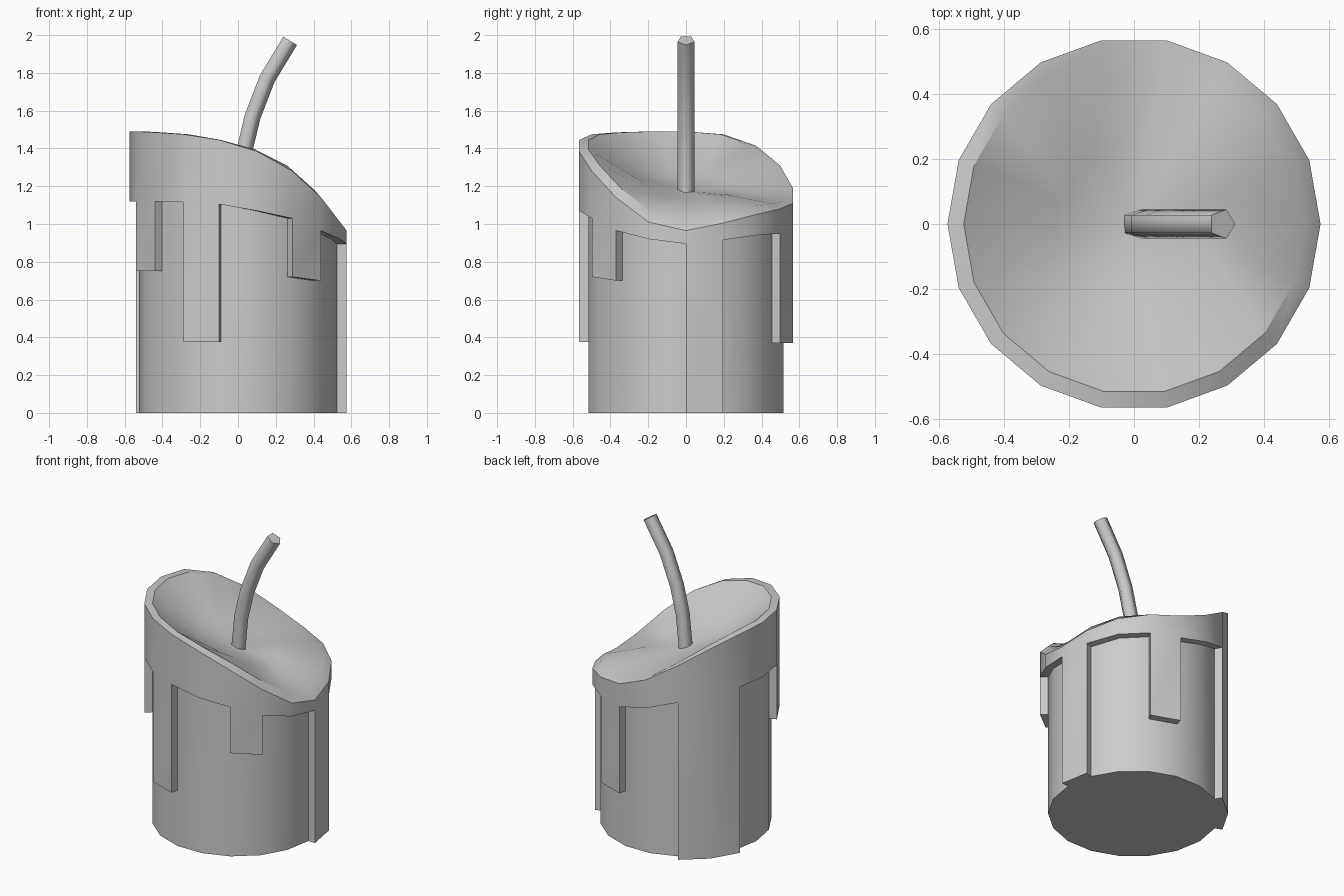
import bpy, bmesh, math
from mathutils import Vector

if "Cube" in bpy.data.objects:
    bpy.data.objects.remove(bpy.data.objects["Cube"])

N, R_OUT, R_IN = 18, 0.575, 0.525
# heights per 20-degree step, starting at +x and turning towards +y
RIM = [0.965, 1.005, 1.05, 1.08, 1.11, 1.19, 1.31, 1.415, 1.475,
       1.49, 1.49, 1.485, 1.475, 1.445, 1.385, 1.28, 1.14, 1.01]
SKIRT = [0.895, 0.915, 0.94, 0.95, 0.955, 1.0, 1.06, 1.10, 1.12,
         1.12, 1.12, 1.12, 1.115, 1.105, 1.07, 1.03, 0.965, 0.92]
# drips: segment index -> bottom heights at its two edges
DRIPS = {0: (0, 0), 3: (0.37, 0.37), 6: (0, 0), 7: (0, 0),
         10: (0.75, 0.75), 12: (0.375, 0.375), 15: (0.72, 0.70)}


def at(r, i, z):
    a = 2 * math.pi * i / N
    return Vector((r * math.cos(a), r * math.sin(a), z))


def build(name, faces, angle):
    """Make a mesh object from faces given as lists of points."""
    bm = bmesh.new()
    for f in faces:
        bm.faces.new([bm.verts.new(p) for p in f])
    bmesh.ops.remove_doubles(bm, verts=bm.verts, dist=0.0005)
    bmesh.ops.recalc_face_normals(bm, faces=bm.faces)
    me = bpy.data.meshes.new(name)
    bm.to_mesh(me)
    bm.free()
    ob = bpy.data.objects.new(name, me)
    bpy.context.collection.objects.link(ob)
    bpy.ops.object.select_all(action='DESELECT')
    ob.select_set(True)
    bpy.context.view_layer.objects.active = ob
    bpy.ops.object.shade_smooth_by_angle(angle=math.radians(angle))
    return ob


# candle body
faces = [[at(R_IN, i, 0) for i in range(N)]]
for i in range(N):
    j = (i + 1) % N
    a, b = at(R_IN, i, SKIRT[i] + 0.02), at(R_IN, j, SKIRT[j] + 0.02)
    faces += [[at(R_IN, i, 0), at(R_IN, j, 0), b, a], [a, b, Vector((0, 0, 1.0))]]
build("candle_body", faces, 30)

# melted wax: rim, outer coat with drips, and the hollow around the wick
CENTRE = 1.175
rim_in = [z + 0.055 * max(0, math.cos(2 * math.pi * i / N)) for i, z in enumerate(RIM)]
mid = [CENTRE + 0.3 * (z - CENTRE) for z in rim_in]


def low(i):
    return DRIPS.get(i, (SKIRT[i], SKIRT[(i + 1) % N]))


faces = []
for i in range(N):
    j = (i + 1) % N
    za, zb = low(i)
    oa, ob_ = at(R_OUT, i, RIM[i]), at(R_OUT, j, RIM[j])
    ia, ib = at(R_IN, i, rim_in[i]), at(R_IN, j, rim_in[j])
    ma, mb = at(0.25, i, mid[i]), at(0.25, j, mid[j])
    sa, sb = at(R_OUT, i, SKIRT[i]), at(R_OUT, j, SKIRT[j])
    faces += [[oa, ob_, ib, ia], [ia, ib, mb, ma], [ma, mb, Vector((0, 0, CENTRE))],
              [sa, sb, ob_, oa],
              [at(R_IN, i, za), at(R_IN, j, zb), at(R_OUT, j, zb), at(R_OUT, i, za)]]
    if i in DRIPS:
        faces.append([at(R_OUT, i, za), at(R_OUT, j, zb), sb, sa])
    # side wall where neighbouring segments hang to different heights
    zp = low((i - 1) % N)[1]
    if abs(zp - za) > 0.001:
        faces.append([at(R_IN, i, zp), at(R_OUT, i, zp), at(R_OUT, i, za), at(R_IN, i, za)])
build("melted_wax", faces, 30)

# bent five-sided wick
path = [Vector(p) for p in ((0.005, 0, 1.14), (0.03, 0, 1.39), (0.073, 0, 1.57),
                            (0.15, 0, 1.77), (0.272, 0, 1.972))]
rings = []
for k, p in enumerate(path):
    t = (path[min(k + 1, len(path) - 1)] - path[max(k - 1, 0)]).normalized()
    u = Vector((t.z, 0, -t.x))
    rings.append([p + 0.047 * (u * math.cos(a) + Vector((0, 1, 0)) * math.sin(a))
                  for a in (2 * math.pi * s / 5 for s in range(5))])
faces = [rings[0], rings[-1]]
for lo, hi in zip(rings, rings[1:]):
    faces += [[lo[s], lo[(s + 1) % 5], hi[(s + 1) % 5], hi[s]] for s in range(5)]
build("wick", faces, 75)
